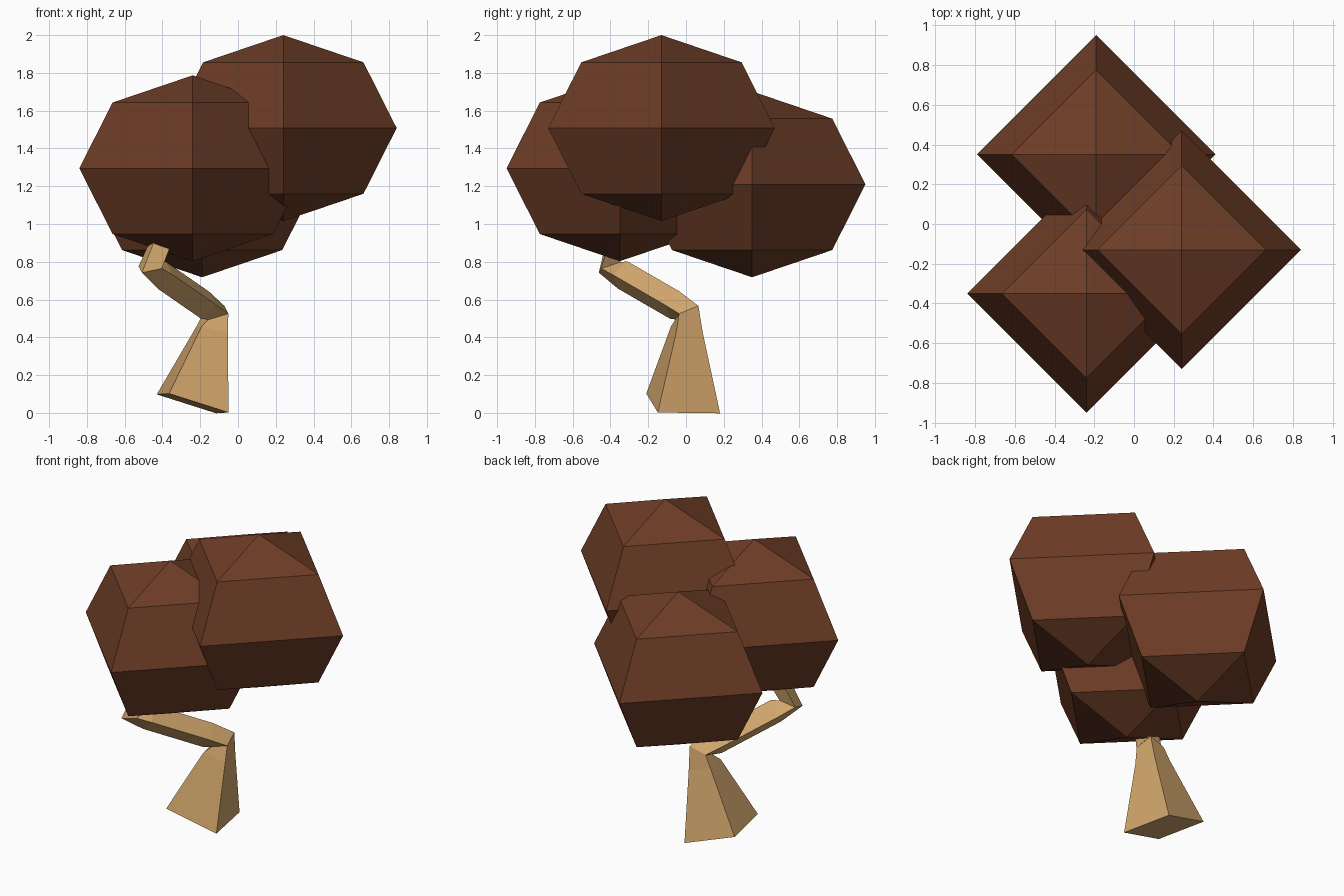
import bpy, bmesh
from mathutils import Vector

if "Cube" in bpy.data.objects:
    bpy.data.objects.remove(bpy.data.objects["Cube"])


def material(name, rgb):
    m = bpy.data.materials.new(name)
    m.diffuse_color = (*rgb, 1)
    m.use_nodes = True
    m.node_tree.nodes["Principled BSDF"].inputs["Base Color"].default_value = m.diffuse_color
    return m


bark = material("bark", (0.64, 0.38, 0.15))
leaf = material("leaf", (0.155, 0.047, 0.02))

# Foliage: three flattened four-sided spheres
blobs = [(-0.24, -0.35, 1.295), (-0.19, 0.35, 1.21), (0.24, -0.13, 1.508)]
for i, centre in enumerate(blobs):
    bpy.ops.mesh.primitive_uv_sphere_add(segments=4, ring_count=4, radius=1, location=centre)
    ob = bpy.context.object
    ob.name = f"foliage_{i + 1}"
    ob.scale = (0.6, 0.6, 0.492)
    ob.data.materials.append(leaf)
    bpy.ops.object.shade_flat()

# Trunk: square section swept along a crooked path, (centre, side length)
path = [((-0.24, -0.015, 0.05), 0.336),
        ((-0.137, 0.005, 0.44), 0.145),
        ((-0.115, 0.01, 0.53), 0.112),
        ((-0.175, -0.06, 0.571), 0.112),
        ((-0.405, -0.335, 0.73), 0.112),
        ((-0.465, -0.405, 0.77), 0.108),
        ((-0.36, -0.34, 1.02), 0.09)]
pts = [Vector(p) for p, _ in path]
segs = [(b - a).normalized() for a, b in zip(pts, pts[1:])]
tangents = ([Vector((0.29, 0.07, 0.955)).normalized()]
            + [(a + b).normalized() for a, b in zip(segs, segs[1:])] + [segs[-1]])

bm = bmesh.new()
u = Vector((0.93, 0.18, -0.30)).normalized()
rings = []
prev = tangents[0]
for p, t, (_, side) in zip(pts, tangents, path):
    u = prev.rotation_difference(t) @ u
    u = (u - t * u.dot(t)).normalized()
    v = t.cross(u)
    h = side / 2
    rings.append([bm.verts.new(p + u * h * a + v * h * b)
                  for a, b in ((-1, -1), (1, -1), (1, 1), (-1, 1))])
    prev = t
for r, s in zip(rings, rings[1:]):
    for k in range(4):
        n = (k + 1) % 4
        bm.faces.new((r[k], r[n], s[n], s[k]))
bm.faces.new(rings[0][::-1])
bm.faces.new(rings[-1])
mesh = bpy.data.meshes.new("trunk")
bm.to_mesh(mesh)
bm.free()
mesh.materials.append(bark)
bpy.context.collection.objects.link(bpy.data.objects.new("trunk", mesh))
